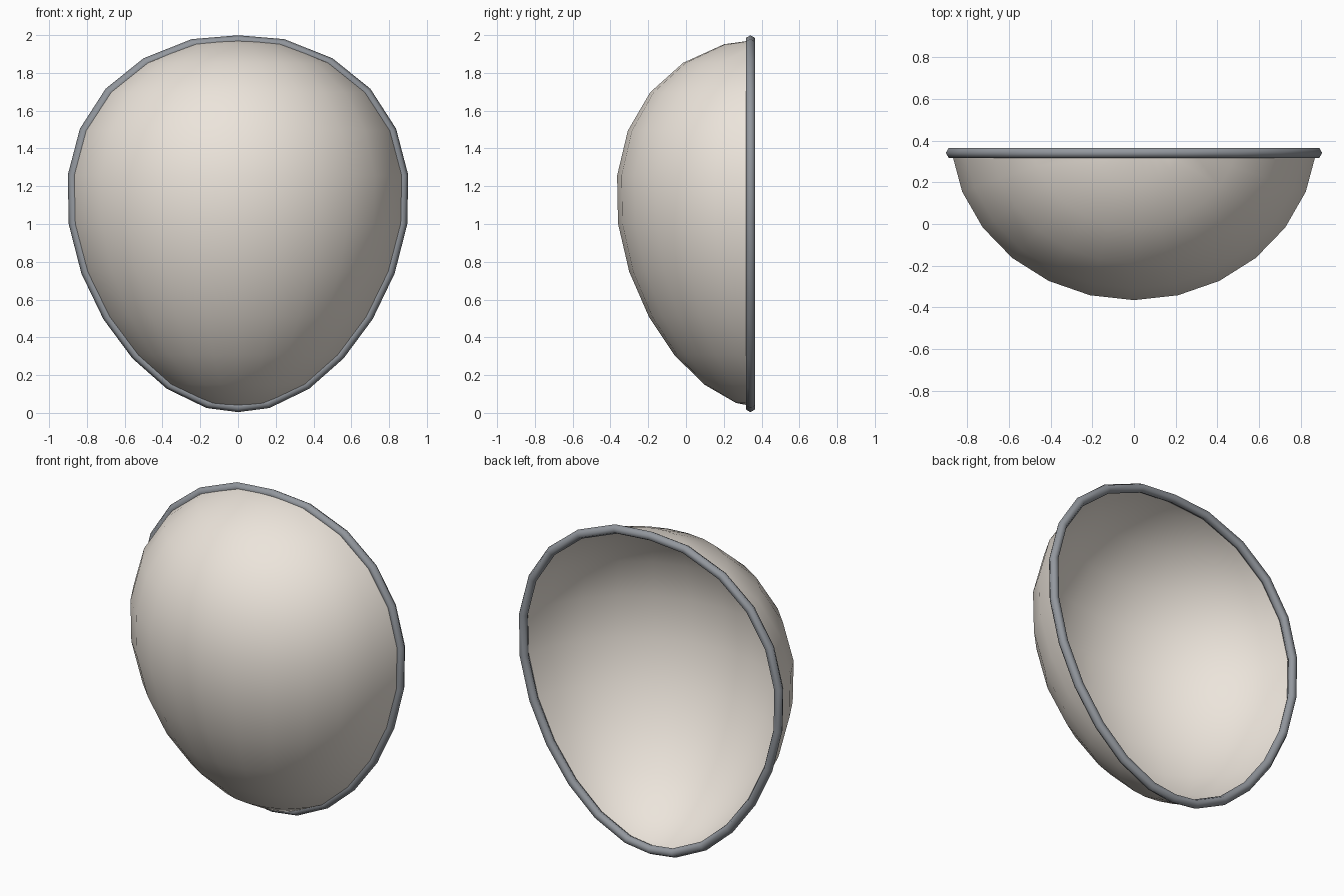
import bpy, bmesh, math
from mathutils import Vector

if "Cube" in bpy.data.objects:
    bpy.data.objects.remove(bpy.data.objects["Cube"])

RX, RY, H, ZC = 0.875, 0.80, 0.983, 1.002   # egg half-sizes and mid height
YC, CUT = 0.44, 0.341                       # egg axis and cut plane in y
RINGS, SEGS, TUBE = 12, 26, 0.028


def ring(i):
    """Relative radius and height of an egg ring, wider towards the top."""
    t = math.pi * i / RINGS
    return math.sin(t) * (1 + 0.16 * math.cos(t)), ZC + H * math.cos(t)


def finish(bm, name, color):
    bmesh.ops.recalc_face_normals(bm, faces=bm.faces)
    me = bpy.data.meshes.new(name)
    bm.to_mesh(me)
    bm.free()
    for p in me.polygons:
        p.use_smooth = True
    mat = bpy.data.materials.new(name + "_material")
    mat.diffuse_color = color
    mat.use_nodes = True
    mat.node_tree.nodes["Principled BSDF"].inputs["Base Color"].default_value = mat.diffuse_color
    me.materials.append(mat)
    ob = bpy.data.objects.new(name, me)
    bpy.context.collection.objects.link(ob)
    return ob


def skin(bm, a, b):
    n = len(a)
    for j in range(n):
        bm.faces.new((a[j], a[(j + 1) % n], b[(j + 1) % n], b[j]))


# Shell: full egg, then everything behind the cut plane removed
bm = bmesh.new()
loops = []
for i in range(1, RINGS):
    s, z = ring(i)
    loops.append([bm.verts.new((RX * s * math.sin(a), YC - RY * s * math.cos(a), z))
                  for a in (2 * math.pi * k / SEGS for k in range(SEGS))])
for a, b in zip(loops, loops[1:]):
    skin(bm, a, b)
for loop, z in ((loops[0], ZC + H), (loops[-1], ZC - H)):
    pole = bm.verts.new((0, YC, z))
    for j in range(SEGS):
        bm.faces.new((loop[j], loop[(j + 1) % SEGS], pole))
bmesh.ops.recalc_face_normals(bm, faces=bm.faces)
bmesh.ops.bisect_plane(bm, geom=bm.verts[:] + bm.edges[:] + bm.faces[:],
                       plane_co=(0, CUT, 0), plane_no=(0, 1, 0), clear_outer=True)
finish(bm, "shell", (0.84, 0.78, 0.71, 1))

# Rim: six-sided tube along the outline of the opening
half = []
for i in range(1, RINGS):
    s, z = ring(i)
    half.append(Vector((RX * s * math.sqrt(1 - ((YC - CUT) / (RY * s)) ** 2), CUT, z)))
path = ([Vector((0, CUT, 1.971))] + half + [Vector((0, CUT, 0.032))]
        + [Vector((-p.x, p.y, p.z)) for p in reversed(half)])
bm = bmesh.new()
n = len(path)
sections = []
for i, p in enumerate(path):
    t = (path[(i + 1) % n] - path[i - 1]).normalized()
    out = Vector((-t.z, 0, t.x))
    sections.append([bm.verts.new(p + TUBE * (math.cos(a) * out + math.sin(a) * Vector((0, 1, 0))))
                     for a in (math.pi * k / 3 for k in range(6))])
for i in range(n):
    skin(bm, sections[i], sections[(i + 1) % n])
finish(bm, "rim", (0.29, 0.31, 0.34, 1))
